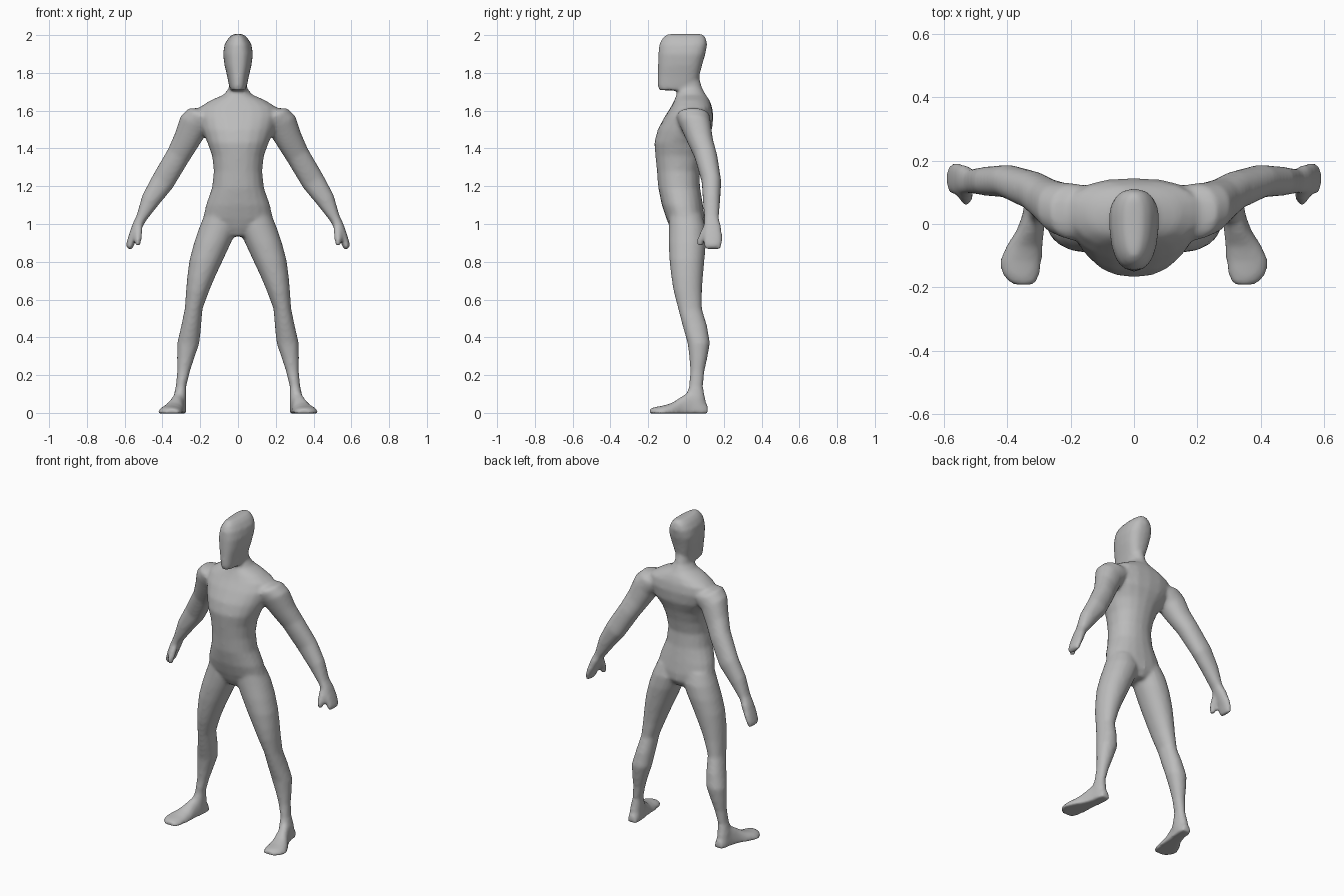
import bpy, bmesh, math
from mathutils import Vector

SEG = 20
bm = bmesh.new()


def spow(v, p):
    return math.copysign(abs(v) ** (2 / p), v)


def ring(c, u, v, power=2.0, taper=0.0):
    """Super-ellipse around c; taper widens the +v side and narrows the -v side."""
    pts = []
    for i in range(SEG):
        a = 2 * math.pi * i / SEG
        s, t = spow(math.cos(a), power), spow(math.sin(a), power)
        pts.append(Vector(c) + Vector(u) * s * (1 + taper * t) + Vector(v) * t)
    return pts


def loft(rings, sx=1):
    """Skin the rings into a closed tube; sx = -1 mirrors it."""
    loops = [[bm.verts.new((p.x * sx, p.y, p.z)) for p in r] for r in rings]
    for a, b in zip(loops, loops[1:]):
        for i in range(SEG):
            j = (i + 1) % SEG
            bm.faces.new((a[i], a[j], b[j], b[i]))
    bm.faces.new(loops[0][::-1])
    bm.faces.new(loops[-1])


def level(z, hw, y0, y1, power=2.0, taper=0.0, x=0.0):
    """Horizontal ring from half width and front/back limits."""
    return ring((x, (y0 + y1) / 2, z), (hw, 0, 0), (0, (y1 - y0) / 2, 0), power, taper)


# torso and neck
loft([level(*r) for r in [
    (0.935, 0.05, -0.06, 0.07),
    (0.98, 0.15, -0.085, 0.10),
    (1.03, 0.185, -0.105, 0.10, 2.2),
    (1.10, 0.170, -0.128, 0.09, 2.2),
    (1.19, 0.138, -0.147, 0.075, 2.2),
    (1.28, 0.128, -0.154, 0.07, 2.2),
    (1.36, 0.137, -0.162, 0.088, 2.2),
    (1.43, 0.162, -0.168, 0.11, 2.2),
    (1.50, 0.195, -0.150, 0.138, 2.3, 0.10),
    (1.57, 0.215, -0.112, 0.145, 2.4, 0.10),
    (1.62, 0.200, -0.080, 0.138, 2.4, 0.08),
    (1.655, 0.145, -0.062, 0.125, 2.2),
    (1.685, 0.075, -0.050, 0.105),
    (1.72, 0.048, -0.046, 0.085),
    (1.80, 0.045, -0.046, 0.065)]])

# head
loft([level(*r) for r in [
    (1.708, 0.040, -0.142, 0.03, 2.6, 0.1),
    (1.73, 0.046, -0.150, 0.05, 2.6, 0.15),
    (1.78, 0.056, -0.150, 0.07, 2.6, 0.15),
    (1.84, 0.070, -0.149, 0.085, 2.6, 0.15),
    (1.90, 0.078, -0.147, 0.103, 2.6, 0.15),
    (1.95, 0.070, -0.142, 0.112, 2.6, 0.15),
    (1.985, 0.050, -0.125, 0.106, 2.6, 0.15),
    (2.006, 0.025, -0.100, 0.088, 2.6, 0.15)]])

for side in (1, -1):
    # arm and flat hand: x, y, z, half thickness, half depth
    loft([ring((x, y, z), (a * 0.83, 0, a * 0.56), (0, b, 0), 2.2) for x, y, z, a, b in [
        (0.13, 0.035, 1.575, 0.07, 0.08),
        (0.19, 0.038, 1.565, 0.085, 0.09),
        (0.235, 0.05, 1.525, 0.083, 0.082),
        (0.275, 0.075, 1.44, 0.071, 0.069),
        (0.318, 0.105, 1.36, 0.064, 0.061),
        (0.398, 0.135, 1.225, 0.063, 0.052),
        (0.465, 0.135, 1.125, 0.050, 0.046),
        (0.513, 0.135, 1.03, 0.029, 0.039),
        (0.535, 0.14, 0.985, 0.028, 0.047),
        (0.558, 0.142, 0.93, 0.024, 0.051),
        (0.574, 0.142, 0.885, 0.021, 0.048),
        (0.578, 0.142, 0.868, 0.015, 0.040)]], side)
    # thumb
    loft([ring((x, y, z), (r, 0, 0), (0, r, 0)) for x, y, z, r in [
        (0.525, 0.125, 1.01, 0.022), (0.528, 0.098, 0.96, 0.022),
        (0.530, 0.080, 0.92, 0.020), (0.530, 0.075, 0.885, 0.015)]], side)
    # leg
    loft([level(z, hw, y0, y1, 2.1, 0, x) for x, z, hw, y0, y1 in [
        (0.092, 1.05, 0.085, -0.09, 0.085),
        (0.104, 0.98, 0.102, -0.092, 0.105),
        (0.135, 0.90, 0.098, -0.092, 0.106),
        (0.168, 0.81, 0.089, -0.088, 0.098),
        (0.195, 0.72, 0.074, -0.078, 0.090),
        (0.213, 0.65, 0.062, -0.067, 0.085),
        (0.235, 0.55, 0.047, -0.042, 0.085),
        (0.248, 0.46, 0.053, -0.018, 0.112),
        (0.263, 0.37, 0.059, 0.008, 0.127),
        (0.277, 0.29, 0.046, 0.018, 0.113),
        (0.288, 0.22, 0.034, 0.022, 0.098),
        (0.302, 0.14, 0.028, 0.016, 0.090),
        (0.308, 0.08, 0.035, -0.005, 0.102),
        (0.310, 0.03, 0.036, -0.01, 0.110)]], side)
    # foot with a flat sole: x, y, half width, height
    foot = [ring((x, y, 0), (w, 0, 0), (0, 0, h), 2.2) for x, y, w, h in [
        (0.307, 0.116, 0.026, 0.04), (0.308, 0.08, 0.037, 0.085),
        (0.315, 0.03, 0.037, 0.12), (0.327, -0.02, 0.044, 0.09),
        (0.346, -0.07, 0.058, 0.055), (0.357, -0.115, 0.067, 0.04),
        (0.357, -0.155, 0.062, 0.033), (0.352, -0.182, 0.046, 0.027),
        (0.348, -0.192, 0.030, 0.02)]]
    for r in foot:
        for p in r:
            p.z = max(p.z, -0.004)
    loft(foot, side)

bmesh.ops.recalc_face_normals(bm, faces=bm.faces)
mesh = bpy.data.meshes.new("body")
bm.to_mesh(mesh)
bm.free()
body = bpy.data.objects.new("body", mesh)
bpy.context.collection.objects.link(body)

# fuse the parts into one smooth skin
fuse = body.modifiers.new("fuse", 'REMESH')
fuse.mode = 'VOXEL'
fuse.voxel_size = 0.01
fuse.use_smooth_shade = True
soft = body.modifiers.new("soften", 'SMOOTH')
soft.factor = 0.5
soft.iterations = 8

grey = bpy.data.materials.new("plain grey")
grey.diffuse_color = (0.5, 0.5, 0.5, 1)
mesh.materials.append(grey)
for f in mesh.polygons:
    f.use_smooth = True
